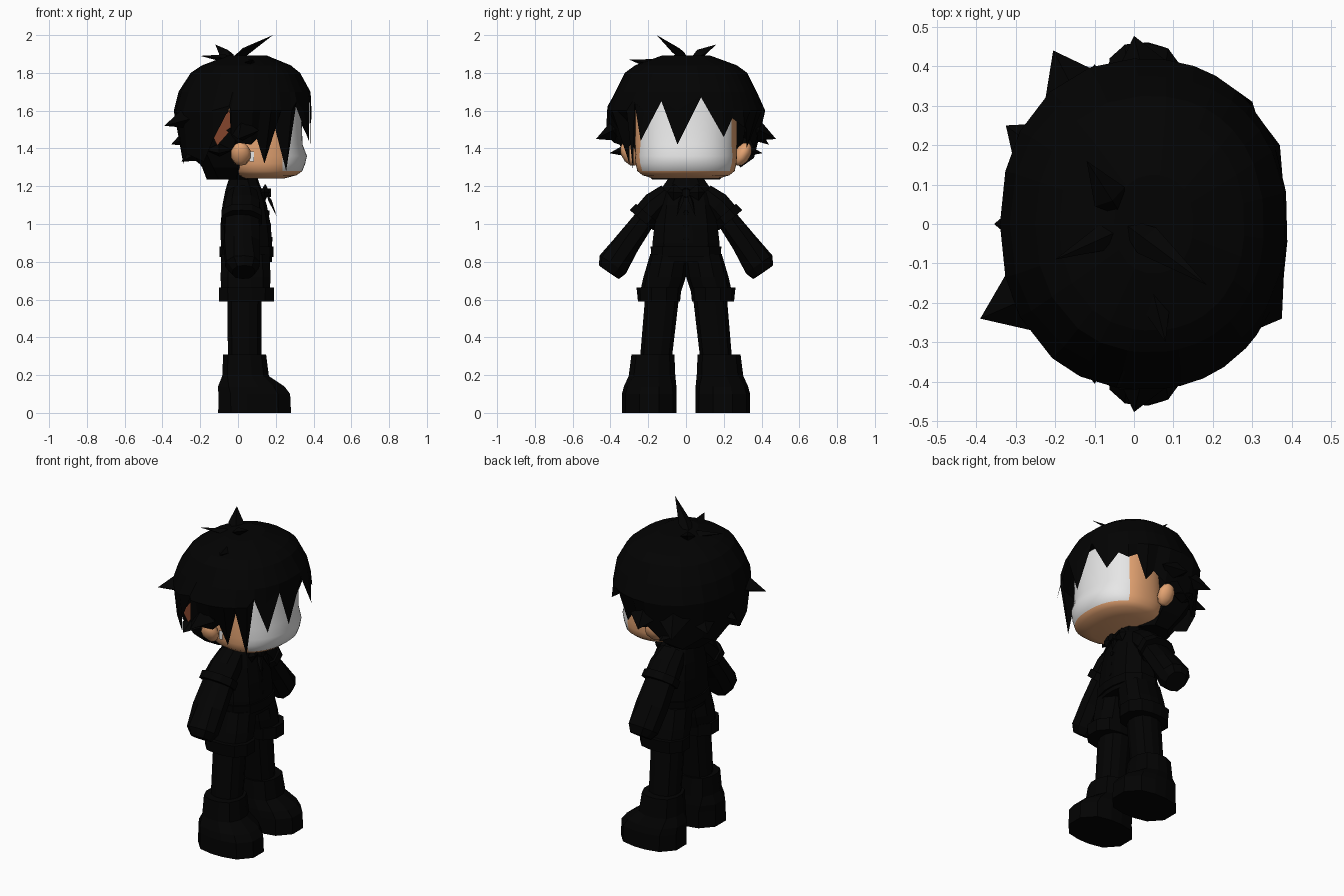
import bpy, math
from mathutils import Vector

cube = bpy.data.objects.get("Cube")
if cube:
    bpy.data.objects.remove(cube)


def material(name, rgb):
    m = bpy.data.materials.new(name)
    m.use_nodes = True
    m.diffuse_color = (*rgb, 1)
    m.node_tree.nodes["Principled BSDF"].inputs["Base Color"].default_value = (*rgb, 1)
    return m


BLACK = material("near black", (0.0008, 0.0008, 0.0008))
SKIN = material("skin", (0.78, 0.37, 0.17))
WHITE = material("white face", (0.8, 0.8, 0.8))
RUST = material("rust", (0.25, 0.065, 0.028))


def make(name, verts, faces, mat=BLACK):
    me = bpy.data.meshes.new(name)
    me.from_pydata([tuple(v) for v in verts], [], faces)
    me.materials.append(mat)
    ob = bpy.data.objects.new(name, me)
    bpy.context.collection.objects.link(ob)
    return ob


def bridge(name, rings, mat=BLACK, close_start=True):
    """Skin a stack of equal point rings and close the ends."""
    n = len(rings[0])
    verts = [p for ring in rings for p in ring]
    faces = [(k * n + i, k * n + (i + 1) % n, (k + 1) * n + (i + 1) % n, (k + 1) * n + i)
             for k in range(len(rings) - 1) for i in range(n)]
    faces.append(tuple(range(len(verts) - n, len(verts))))
    if close_start:
        faces.append(tuple(reversed(range(n))))
    return make(name, verts, faces, mat)


def on_oval(a, cx, cy, z, hx, hy, power):
    r = (abs(math.cos(a) / hx) ** power + abs(math.sin(a) / hy) ** power) ** (-1 / power)
    return Vector((cx + r * math.cos(a), cy + r * math.sin(a), z))


def oval(cx, cy, z, hx, hy, n=12, power=2.6):
    return [on_oval(math.tau * (i + 0.5) / n, cx, cy, z, hx, hy, power) for i in range(n)]


def loft(name, specs, mat=BLACK, **kw):
    """specs: (centre x, centre y, z, half x, half y)"""
    return bridge(name, [oval(*s, **kw) for s in specs], mat)


def limb(name, specs):
    """specs: (x, y, z, half x, half width), rings square to the path"""
    d = Vector(specs[-1][:3]) - Vector(specs[0][:3])
    rot = Vector((0, 0, 1)).rotation_difference(d).to_matrix()
    return bridge(name, [[rot @ p + Vector(s[:3]) for p in oval(0, 0, 0, s[3], s[4], 10)]
                         for s in specs])


def spike(name, base, tip, w, t=None):
    """Four-sided lock, widest near the root."""
    base, tip = Vector(base), Vector(tip)
    d = (tip - base).normalized()
    side = d.cross(Vector((0, 0, 1))).normalized()
    up = side.cross(d)
    t = t or w * 0.6
    mid = base.lerp(tip, 0.35)
    verts = [base, mid + side * w, mid + up * t, mid - side * w, mid - up * t, tip]
    faces = [f for i in range(4) for f in ((0, 1 + (i + 1) % 4, 1 + i), (5, 1 + i, 1 + (i + 1) % 4))]
    return make(name, verts, faces)


# Head: skin with a rounded white front
head = loft("head", [(.13, 0, 1.24, .11, .17), (.13, 0, 1.258, .18, .23), (.125, 0, 1.28, .215, .258),
                     (.12, 0, 1.32, .236, .267), (.12, 0, 1.36, .245, .27), (.12, 0, 1.42, .222, .27),
                     (.12, 0, 1.6, .215, .27), (.12, 0, 1.68, .2, .25)], SKIN, n=64, power=2.25)
head.data.materials.append(WHITE)
for f in head.data.polygons:
    if f.center.x > 0.232 and f.center.z > 1.275:
        f.material_index = 1

# Hair cap: jagged lower edge carried up to the crown, with a gap on one side
edge = [(.385, -.045, 1.42), (.38, .08, 1.67), (.37, .2, 1.46), (.32, .245, 1.56), (.3, .31, 1.51),
        (.24, .315, 1.55), (.18, .32, 1.4), (.13, .33, 1.47), (.07, .36, 1.4), (0, .38, 1.43),
        (-.1, .36, 1.35), (-.18, .29, 1.3), (-.27, .22, 1.37), (-.29, .12, 1.32), (-.3, 0, 1.38),
        (-.29, -.12, 1.32), (-.27, -.22, 1.37), (-.18, -.3, 1.33), (-.13, -.37, 1.45),
        (-.045, -.41, 1.615), (-.038, -.42, 1.47),
        (0, -.38, 1.43), (.07, -.35, 1.42), (.1, -.33, 1.45), (.14, -.3, 1.32), (.19, -.295, 1.53),
        (.255, -.28, 1.28), (.3, -.272, 1.64), (.375, -.24, 1.44), (.38, -.13, 1.65)]
rings = [edge]
for z, cx, hx, hy in ((1.6, .025, .365, .42), (1.7, .035, .35, .375), (1.8, .04, .29, .325),
                      (1.84, .045, .235, .27), (1.893, .05, .1, .125)):
    rings.append([on_oval(math.atan2(y, x - .025), cx, 0, max(z, low + .01), hx, hy, 2.2)
                  for x, y, low in edge])
bridge("hair_cap", rings, close_start=False)

# Nape hair filling the back of the head
loft("nape_hair", [(-.055, 0, 1.235, .11, .18), (-.065, 0, 1.3, .125, .255),
                   (-.1, 0, 1.4, .16, .3), (-.08, 0, 1.6, .2, .335)], power=4)

# Loose locks: root, tip, width
locks = {
    "crown_lock_long": ((-.05, .02, 1.86), (.185, -.155, 2.0), .04),
    "crown_lock_back": ((-.03, .02, 1.87), (-.12, .16, 1.95), .045),
    "crown_lock_side": ((0, 0, 1.87), (-.2, -.09, 1.89), .035),
    "crown_lock_low": ((.03, -.1, 1.83), (.08, -.3, 1.87), .05),
    "back_lock_right": ((-.16, -.14, 1.6), (-.39, -.24, 1.52), .12),
    "back_lock_middle": ((-.17, 0, 1.5), (-.355, 0, 1.42), .1),
    "back_lock_left": ((-.1, .24, 1.57), (-.205, .44, 1.42), .11),
    "back_lock_outer": ((-.18, .14, 1.5), (-.325, .25, 1.42), .1),
    "back_lock_low": ((-.15, -.1, 1.42), (-.3, -.12, 1.33), .1),
}
for name, (root, tip, w) in locks.items():
    spike(name, root, tip, w)

# Rust sliver set back inside the hair gap
make("rust_sliver", [(-.025, -.35, 1.63), (-.14, -.35, 1.48), (-.11, -.34, 1.415), (-.035, -.345, 1.5)],
     [(0, 1, 2, 3)], RUST)
# Pale mark beside the ear
make("ear_mark", [(.06, -.276, 1.33), (.085, -.276, 1.33), (.085, -.276, 1.385), (.06, -.276, 1.385)],
     [(0, 1, 2, 3)], WHITE)

# Neck, torso and belt
loft("neck", [(.04, 0, 1.18, .06, .07), (.05, 0, 1.28, .06, .07)])
loft("jacket", [(.045, 0, .8, .135, .18), (.045, 0, .9, .137, .182), (.04, 0, 1.0, .133, .17),
                (.035, 0, 1.1, .118, .16), (.03, 0, 1.18, .097, .14), (.025, 0, 1.235, .075, .1)])
loft("belt", [(.045, 0, .825, .145, .188), (.045, 0, .88, .145, .192)])
loft("collar", [(.03, 0, 1.17, .1, .13), (.035, 0, 1.24, .07, .09)])
for i in range(3):
    limb("button_%d" % (i + 1), [(.14, 0, .92 + i * .07, .014, .014), (.182 - i * .007, 0, .92 + i * .07, .012, .012)])
limb("bow_knot", [(.12, 0, 1.165, .025, .025), (.175, 0, 1.165, .022, .022)])

# Mirrored parts: side is +1 for left, -1 for right
for s, label in ((1, "left_"), (-1, "right_")):
    loft(label + "boot", [(.088, s * .195, 0, .198, .145), (.086, s * .195, .1, .195, .145),
                          (.07, s * .19, .14, .18, .14), (.04, s * .18, .195, .125, .125),
                          (.035, s * .175, .31, .115, .115)])
    loft(label + "trouser_leg", [(.035, s * .16, .28, .09, .085), (.035, s * .12, .68, .092, .092)])
    loft(label + "shorts", [(.04, s * .14, .62, .13, .108), (.04, s * .113, .72, .135, .113),
                            (.04, s * .09, .84, .13, .1)])
    loft(label + "shorts_cuff", [(.045, s * .143, .59, .15, .112), (.045, s * .143, .665, .15, .12)])
    limb(label + "sleeve", [(.025, s * .09, 1.16, .08, .06), (.025, s * .16, 1.1, .095, .075),
                            (.02, s * .215, 1.04, .1, .072)])
    limb(label + "sleeve_cuff", [(.02, s * .205, 1.055, .112, .08), (.02, s * .235, 1.02, .112, .082)])
    limb(label + "forearm", [(.02, s * .215, 1.03, .095, .055), (.02, s * .31, .9, .1, .068),
                             (.025, s * .388, .785, .092, .085), (.03, s * .408, .745, .06, .064)])
    # Ear, leaning outward at the top
    bpy.ops.mesh.primitive_uv_sphere_add(segments=8, ring_count=5, location=(.015, s * .3, 1.37),
                                         rotation=(-.5 * s, 0, 0))
    ear = bpy.context.object
    ear.name = label + "ear"
    ear.scale = (.055, .042, .068)
    ear.data.materials.append(SKIN)
    # Tufts above and behind the ear
    spike(label + "ear_tuft", (.04, s * .31, 1.52), (0, s * .477, 1.45), .09, .06)
    spike(label + "ear_tuft_low", (-.1, s * .26, 1.4), (-.1, s * .405, 1.375), .07, .035)
    # Bow loop and ribbon tail
    spike(label + "bow_loop", (.14, s * .1, 1.17), (.15, 0, 1.165), .025, .045)
    spike(label + "ribbon_tail", (.15, s * .01, 1.17), (.205, s * .05, 1.04), .016)

# Soften the head and ears
bpy.ops.object.select_all(action="DESELECT")
for ob in bpy.context.collection.objects:
    if ob.name == "head" or ob.name.endswith("_ear"):
        ob.select_set(True)
        bpy.context.view_layer.objects.active = ob
bpy.ops.object.shade_smooth_by_angle(angle=math.radians(40))
